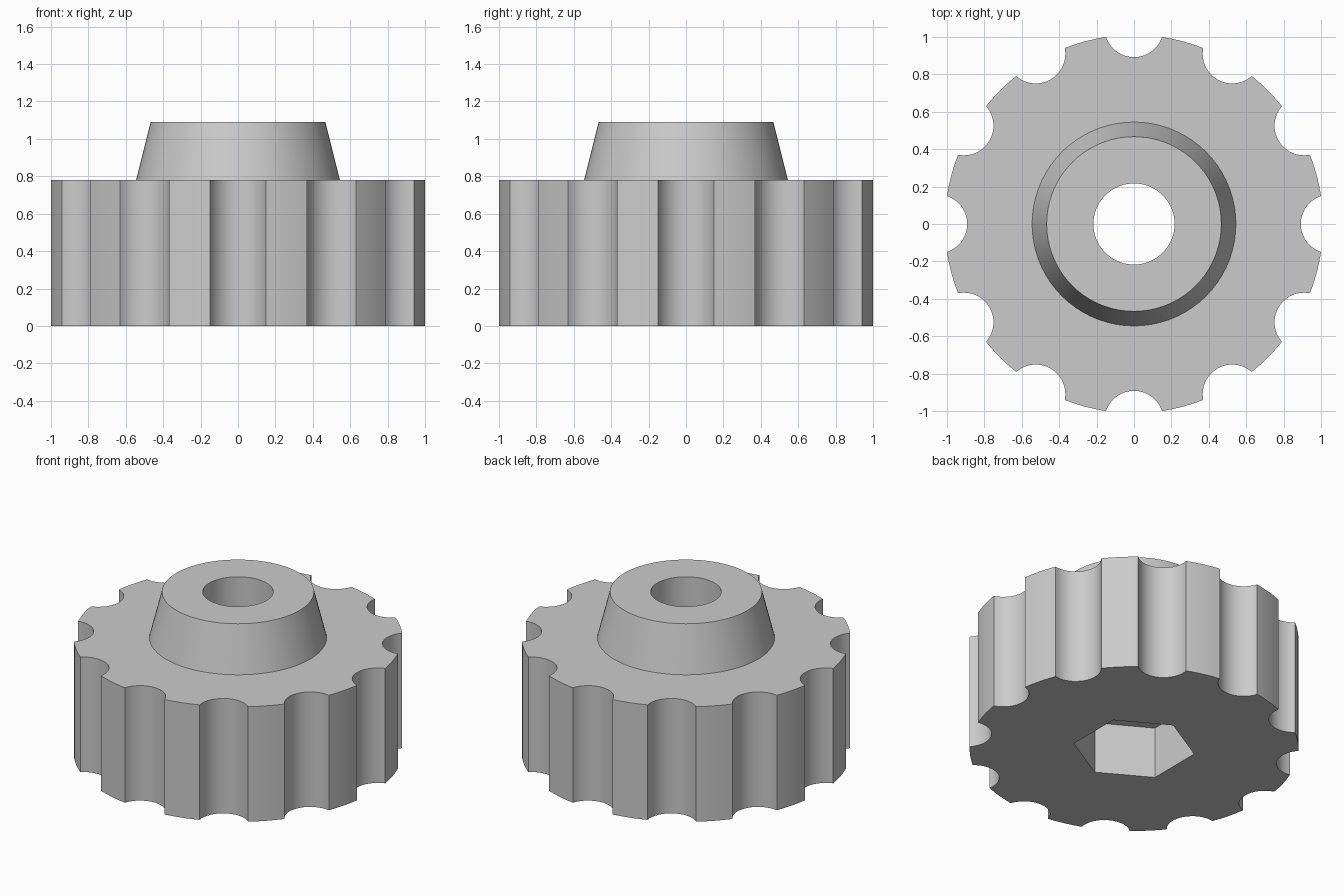
import bpy
import bmesh
from math import sin, cos, pi, radians, atan2, hypot

cube = bpy.data.objects.get("Cube")
if cube:
    bpy.data.objects.remove(cube, do_unlink=True)

# Main dimensions
GRIP_RADIUS, GRIP_TOP = 1.011, 0.78
NOTCHES, NOTCH_RADIUS, NOTCH_CENTRE = 12, 0.158, 1.05
HUB_BASE, HUB_TIP, HUB_TOP = 0.545, 0.467, 1.09
BORE_RADIUS = 0.217
SOCKET_RADIUS, SOCKET_DEPTH = 0.375, 0.35

grey = bpy.data.materials.new("plain grey")
grey.use_nodes = True
grey.diffuse_color = (0.6, 0.6, 0.6, 1)
grey.node_tree.nodes["Principled BSDF"].inputs["Base Color"].default_value = (0.6, 0.6, 0.6, 1)


def circle(radius, count, start=0.0):
    return [(radius * cos(start + 2 * pi * i / count), radius * sin(start + 2 * pi * i / count))
            for i in range(count)]


def grip_outline(notch_steps=16, land_steps=4):
    """Circle with scalloped finger notches, one of them on each axis."""
    # Where the notch circle meets the grip circle
    along = (GRIP_RADIUS**2 + NOTCH_CENTRE**2 - NOTCH_RADIUS**2) / (2 * NOTCH_CENTRE)
    across = (GRIP_RADIUS**2 - along**2) ** 0.5
    half = atan2(across, along)
    sweep = atan2(across, NOTCH_CENTRE - along)
    pitch = 2 * pi / NOTCHES
    points = []
    for n in range(NOTCHES):
        middle = n * pitch
        for i in range(notch_steps + 1):
            t = sweep * (2 * i / notch_steps - 1)
            x, y = NOTCH_CENTRE - NOTCH_RADIUS * cos(t), NOTCH_RADIUS * sin(t)
            r, a = hypot(x, y), middle + atan2(y, x)
            points.append((r * cos(a), r * sin(a)))
        for i in range(1, land_steps):
            a = middle + half + (pitch - 2 * half) * i / land_steps
            points.append((GRIP_RADIUS * cos(a), GRIP_RADIUS * sin(a)))
    return points


bm = bmesh.new()


def ring(points, z):
    return [bm.verts.new((x, y, z)) for x, y in points]


def wall(lower, upper):
    for i in range(len(lower)):
        j = (i + 1) % len(lower)
        bm.faces.new((lower[i], lower[j], upper[j], upper[i]))


def flat_between(outer, inner):
    edges = [bm.edges.get((loop[i - 1], loop[i])) for loop in (outer, inner) for i in range(len(loop))]
    bmesh.ops.triangle_fill(bm, use_beauty=True, use_dissolve=False, edges=edges)


# Scalloped grip
outline = grip_outline()
grip_low, grip_high = ring(outline, 0), ring(outline, GRIP_TOP)
wall(grip_low, grip_high)

# Tapered hub
hub_low = ring(circle(HUB_BASE, 72), GRIP_TOP)
hub_high = ring(circle(HUB_TIP, 72), HUB_TOP)
wall(hub_low, hub_high)

# Round bore and hexagonal nut socket below it
bore_low = ring(circle(BORE_RADIUS, 48), SOCKET_DEPTH)
bore_high = ring(circle(BORE_RADIUS, 48), HUB_TOP)
wall(bore_low, bore_high)
hexagon = circle(SOCKET_RADIUS, 6, radians(90))
socket_low, socket_high = ring(hexagon, 0), ring(hexagon, SOCKET_DEPTH)
wall(socket_low, socket_high)

# Flat faces joining the walls
flat_between(grip_high, hub_low)
flat_between(hub_high, bore_high)
flat_between(socket_high, bore_low)
flat_between(grip_low, socket_low)
bmesh.ops.recalc_face_normals(bm, faces=bm.faces[:])

mesh = bpy.data.meshes.new("clamping_knob")
bm.to_mesh(mesh)
bm.free()
mesh.materials.append(grey)
knob = bpy.data.objects.new("clamping_knob", mesh)
bpy.context.collection.objects.link(knob)
bpy.ops.object.select_all(action="DESELECT")
knob.select_set(True)
bpy.context.view_layer.objects.active = knob
bpy.ops.object.shade_smooth_by_angle(angle=radians(25))
